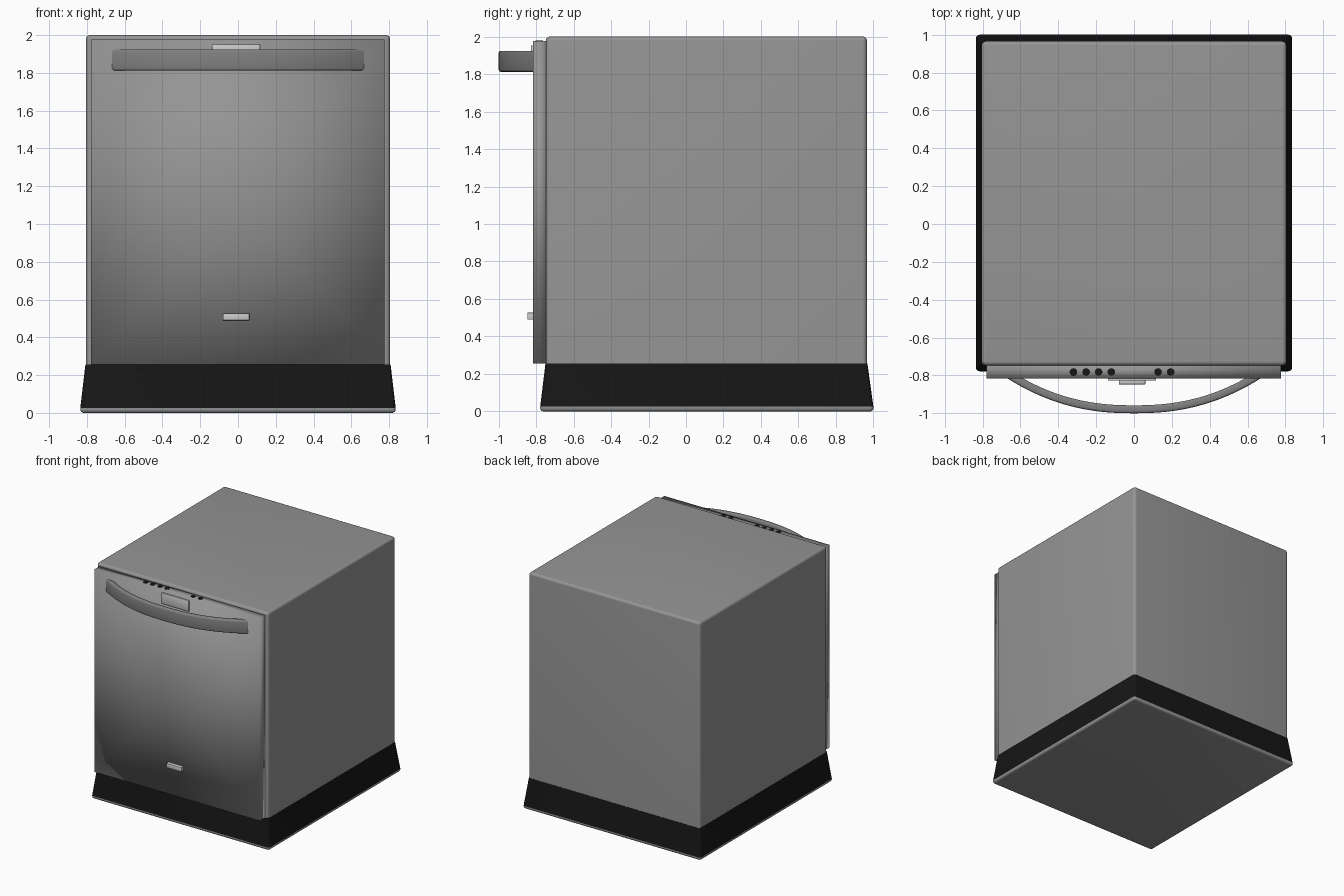
import bpy, bmesh, math
from mathutils import Vector

if "Cube" in bpy.data.objects:
    bpy.data.objects.remove(bpy.data.objects["Cube"])


def paint(ob, name, rgb):
    m = bpy.data.materials.get(name) or bpy.data.materials.new(name)
    m.diffuse_color = (*rgb, 1)
    m.use_nodes = True
    m.node_tree.nodes["Principled BSDF"].inputs["Base Color"].default_value = m.diffuse_color
    ob.data.materials.append(m)


def finish(name, bm, angle=35):
    bmesh.ops.recalc_face_normals(bm, faces=bm.faces)
    me = bpy.data.meshes.new(name)
    bm.to_mesh(me)
    bm.free()
    ob = bpy.data.objects.new(name, me)
    bpy.context.collection.objects.link(ob)
    bpy.ops.object.select_all(action='DESELECT')
    ob.select_set(True)
    bpy.context.view_layer.objects.active = ob
    bpy.ops.object.shade_smooth_by_angle(angle=math.radians(angle))
    return ob


def skin(name, loops, angle=35):
    """Bridge a list of equal point loops and cap both ends."""
    bm = bmesh.new()
    rings = [[bm.verts.new(p) for p in loop] for loop in loops]
    n = len(rings[0])
    for a, b in zip(rings, rings[1:]):
        for i in range(n):
            j = (i + 1) % n
            bm.faces.new((a[i], a[j], b[j], b[i]))
    bm.faces.new(rings[0])
    bm.faces.new(rings[-1])
    return finish(name, bm, angle)


def round_rect(z, hx, y0, y1, r, seg=5):
    """Horizontal rounded rectangle at height z."""
    pts = []
    corners = [(hx - r, y1 - r), (-hx + r, y1 - r), (-hx + r, y0 + r), (hx - r, y0 + r)]
    for k, (cx, cy) in enumerate(corners):
        for s in range(seg + 1):
            a = math.pi / 2 * (k + s / seg)
            pts.append((cx + r * math.cos(a), cy + r * math.sin(a), z))
    return pts


def box(name, x0, x1, y0, y1, z0, z1, bevel=0, soft=False):
    """Box; soft gives it one continuous smooth shade from a central front point."""
    bm = bmesh.new()
    bmesh.ops.create_cube(bm, size=1)
    for v in bm.verts:
        v.co = ((x0 + x1) / 2 + v.co.x * (x1 - x0),
                (y0 + y1) / 2 + v.co.y * (y1 - y0),
                (z0 + z1) / 2 + v.co.z * (z1 - z0))
    if bevel:
        bmesh.ops.bevel(bm, geom=bm.edges[:], offset=bevel, segments=2,
                        profile=0.5, affect='EDGES')
    if soft:
        bm.normal_update()
        bmesh.ops.poke(bm, faces=[f for f in bm.faces if f.normal.y < -0.9])
    return finish(name, bm, 180 if soft else 35)


BLACK = (0.008, 0.008, 0.008)
STEEL = (0.3, 0.3, 0.3)

# Cabinet with rounded upright corners and softened top edge
R = 0.025
loops = [round_rect(0.255, 0.806, -0.748, 0.966, R)]
for s in range(6):
    a = math.pi / 2 * s / 5
    d = 0.022 * (1 - math.cos(a))
    loops.append(round_rect(1.978 + 0.022 * math.sin(a), 0.806 - d,
                            -0.748 + d, 0.966 - d, R - d))
paint(skin("cabinet", loops), "steel", STEEL)

# Flared black plinth and its grey rounded foot
plinth = skin("plinth", [round_rect(0.025, 0.835, -0.778, 1.0, 0.02),
                         round_rect(0.255, 0.808, -0.75, 0.968, 0.02)])
paint(plinth, "black", BLACK)
loops = []
for s in range(5):
    a = math.pi / 2 * s / 4
    d = 0.018 * (1 - math.sin(a))
    loops.append(round_rect(0.018 * (1 - math.cos(a)), 0.835 - d,
                            -0.778 + d, 1.0 - d, 0.02 - d))
loops.append(round_rect(0.025, 0.835, -0.778, 1.0, 0.02))
paint(skin("plinth_foot", loops), "steel", STEEL)

# Door slab, softly shaded across its front
paint(box("door", -0.778, 0.776, -0.817, -0.74, 0.255, 1.976, soft=True), "steel", STEEL)

# Display window and lower badge plate
for name, dims in (("display_window", (-0.138, 0.116, -0.828, -0.81, 1.86, 1.952)),
                   ("badge_plate", (-0.08, 0.06, -0.847, -0.81, 0.49, 0.527))):
    paint(box(name, *dims, bevel=0.002), "light_grey", (0.75, 0.75, 0.75))

# Buttons along the top edge of the door
for i, x in enumerate((-0.32, -0.253, -0.187, -0.12, 0.127, 0.194)):
    bm = bmesh.new()
    bmesh.ops.create_cone(bm, cap_ends=True, segments=24, radius1=0.02,
                          radius2=0.02, depth=0.016)
    bmesh.ops.translate(bm, verts=bm.verts, vec=(x, -0.782, 1.97))
    paint(finish(f"button_{i + 1}", bm), "black", BLACK)

# Bowed handle: rounded bar section swept along an arc
T, Z0, Z1, C = 0.042, 1.812, 1.924, 0.012
section = []
for cx, cz, k in ((T - C, Z1 - C, 0), (C, Z1 - C, 1), (C, Z0 + C, 2), (T - C, Z0 + C, 3)):
    for s in range(4):
        a = math.pi / 2 * (k + s / 3)
        section.append((cx + C * math.cos(a), cz + C * math.sin(a)))
loops = []
N = 48
for i in range(N + 1):
    x = -0.685 + 1.37 * i / N
    u = abs(x) / 0.67
    y = -1.0 + 0.185 * u ** 2.3
    slope = math.copysign(0.185 * 2.3 / 0.67 * u ** 1.3, x)
    inward = Vector((-slope, 1)).normalized()
    loops.append([(x + inward.x * d, y + inward.y * d, z) for d, z in section])
paint(skin("handle", loops, 40), "dark_steel", (0.22, 0.22, 0.22))
